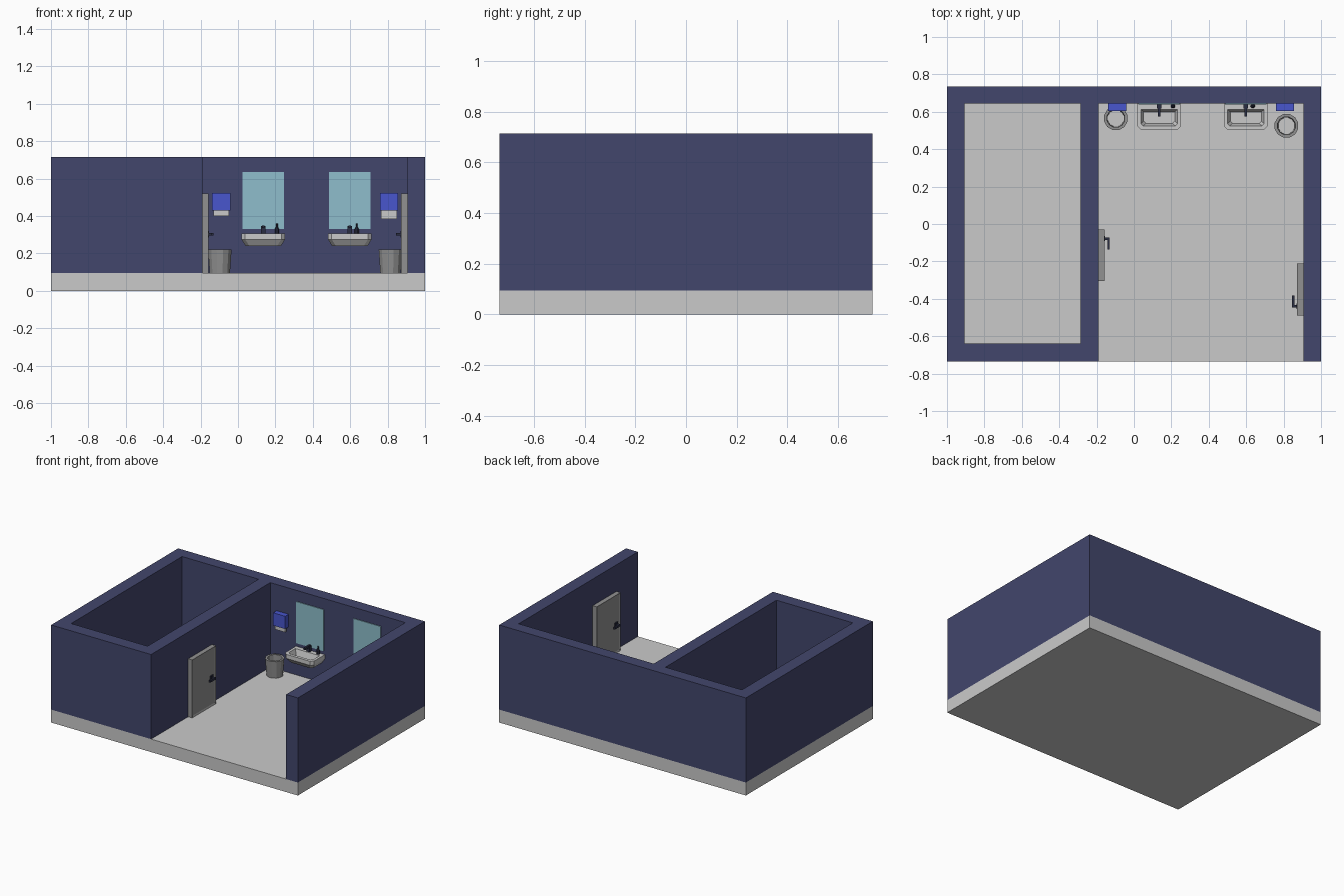
import bpy, bmesh, math
from mathutils import Vector

if "Cube" in bpy.data.objects:
    bpy.data.objects.remove(bpy.data.objects["Cube"])


def material(name, rgb):
    m = bpy.data.materials.new(name)
    lin = [((c / 255 + 0.055) / 1.055) ** 2.4 for c in rgb]
    m.diffuse_color = (*lin, 1)
    m.use_nodes = True
    m.node_tree.nodes["Principled BSDF"].inputs["Base Color"].default_value = m.diffuse_color
    return m


WALL = material("navy wall", (66, 70, 108))
LIGHT = material("light grey", (202, 202, 202))
GREY = material("mid grey", (145, 145, 145))
GLASS = material("mirror blue", (142, 190, 204))
BLUE = material("dispenser blue", (72, 86, 205))
DARK = material("dark fittings", (42, 45, 66))


def finish(bm, name, mat):
    bmesh.ops.recalc_face_normals(bm, faces=bm.faces)
    me = bpy.data.meshes.new(name)
    bm.to_mesh(me)
    bm.free()
    me.materials.append(mat)
    ob = bpy.data.objects.new(name, me)
    bpy.context.collection.objects.link(ob)
    return ob


def box_bm(lo, hi):
    bm = bmesh.new()
    bmesh.ops.create_cube(bm, size=1)
    for v in bm.verts:
        v.co = Vector([(a + b) / 2 + c * (b - a) for a, b, c in zip(lo, hi, v.co)])
    return bm


def box(name, lo, hi, mat):
    return finish(box_bm(lo, hi), name, mat)


def loft(name, rings, mat, cap_start=True, cap_end=True):
    bm = bmesh.new()
    loops = [[bm.verts.new(p) for p in r] for r in rings]
    n = len(rings[0])
    for a, b in zip(loops, loops[1:]):
        for i in range(n):
            j = (i + 1) % n
            bm.faces.new((a[i], a[j], b[j], b[i]))
    if cap_start:
        bm.faces.new(loops[0])
    if cap_end:
        bm.faces.new(loops[-1])
    return finish(bm, name, mat)


def circle(x, y, r, z, n):
    return [(x + r * math.cos(2 * math.pi * (i + .5) / n),
             y + r * math.sin(2 * math.pi * (i + .5) / n), z) for i in range(n)]


# floor slab
FZ = 0.095
box("floor_slab", (-1, -.735, 0), (1, .735, FZ), LIGHT)

# walls: one plan outline with a closed room cut out, raised to full height
outline = [(-1, -.735), (-.19, -.735), (-.19, .645), (.905, .645),
           (.905, -.735), (1, -.735), (1, .735), (-1, .735)]
room = [(-.905, -.64), (-.285, -.64), (-.285, .645), (-.905, .645)]
bm = bmesh.new()
edges = []
for poly in (outline, room):
    vs = [bm.verts.new((x, y, FZ)) for x, y in poly]
    edges += [bm.edges.new((vs[i - 1], vs[i])) for i in range(len(vs))]
bmesh.ops.triangle_fill(bm, edges=edges, use_beauty=True)
ext = bmesh.ops.extrude_face_region(bm, geom=bm.faces[:])
for v in ext["geom"]:
    if isinstance(v, bmesh.types.BMVert):
        v.co.z = .715
finish(bm, "walls", WALL)


# doors with an inset panel and a lever handle; s = direction the door faces in x
def door(side, wall_x, yc, s):
    def span(x0, x1, y0, y1, z0, z1):
        xs = sorted((wall_x + s * x0, wall_x + s * x1))
        ys = sorted((yc + s * y0, yc + s * y1))
        return (xs[0], ys[0], z0), (xs[1], ys[1], z1)

    bm = box_bm(*span(0, .033, -.138, .138, FZ, .52))
    bm.normal_update()
    front = [f for f in bm.faces if f.normal.x * s > .9]
    bmesh.ops.inset_region(bm, faces=front, thickness=.015, depth=0)
    for v in front[0].verts:
        v.co.x -= s * .005
    finish(bm, side + "_door", GREY)
    box(side + "_handle_plate", *span(.026, .036, .076, .104, .285, .32), DARK)
    box(side + "_handle_stem", *span(.028, .06, .083, .097, .295, .31), DARK)
    box(side + "_handle_lever", *span(.048, .06, .033, .097, .295, .31), DARK)


door("left", -.19, -.168, 1)
door("right", .905, -.35, -1)


# wash basins with tap, soap bottle and mirror
def sink(side, xc, bottle_x):
    def ring(half, y0, y1, c, z):
        a, b = xc - half, xc + half
        return [(a, y1, z), (a, y0 + c, z), (a + c, y0, z),
                (b - c, y0, z), (b, y0 + c, z), (b, y1, z)]

    loft(side + "_sink", [
        ring(.095, .53, .645, .02, .24),
        ring(.117, .503, .645, .02, .275),
        ring(.117, .503, .645, .02, .305),
        ring(.098, .525, .612, .012, .305),
        ring(.083, .538, .600, .012, .262)], LIGHT)
    box(side + "_tap_post", (xc - .012, .618, .303), (xc + .012, .642, .345), DARK)
    box(side + "_tap_spout", (xc - .007, .575, .335), (xc + .007, .64, .35), DARK)
    loft(side + "_soap_bottle",
         [circle(bottle_x, .63, r, z, 8) for r, z in
          ((.012, .303), (.012, .33), (.005, .343), (.005, .36))], DARK)
    box(side + "_mirror", (xc - .111, .64, .33), (xc + .111, .646, .635), GLASS)


sink("left", .135, .208)
sink("right", .598, .635)


# waste bins: open, slightly tapered tubs
for side, x, y in (("left", -.097, .565), ("right", .815, .525)):
    loft(side + "_bin", [circle(x, y, r, z, 12) for r, z in
                         ((.056, FZ), (.065, .22), (.049, .22), (.045, FZ))],
         GREY, False, False)

# towel dispensers with a hanging paper towel
for side, x, drop in (("left", -.09, .40), ("right", .807, .383)):
    box(side + "_dispenser", (x - .049, .605, .43), (x + .049, .646, .523), BLUE)
    box(side + "_paper_towel", (x - .042, .615, drop), (x + .042, .63, .431), LIGHT)
